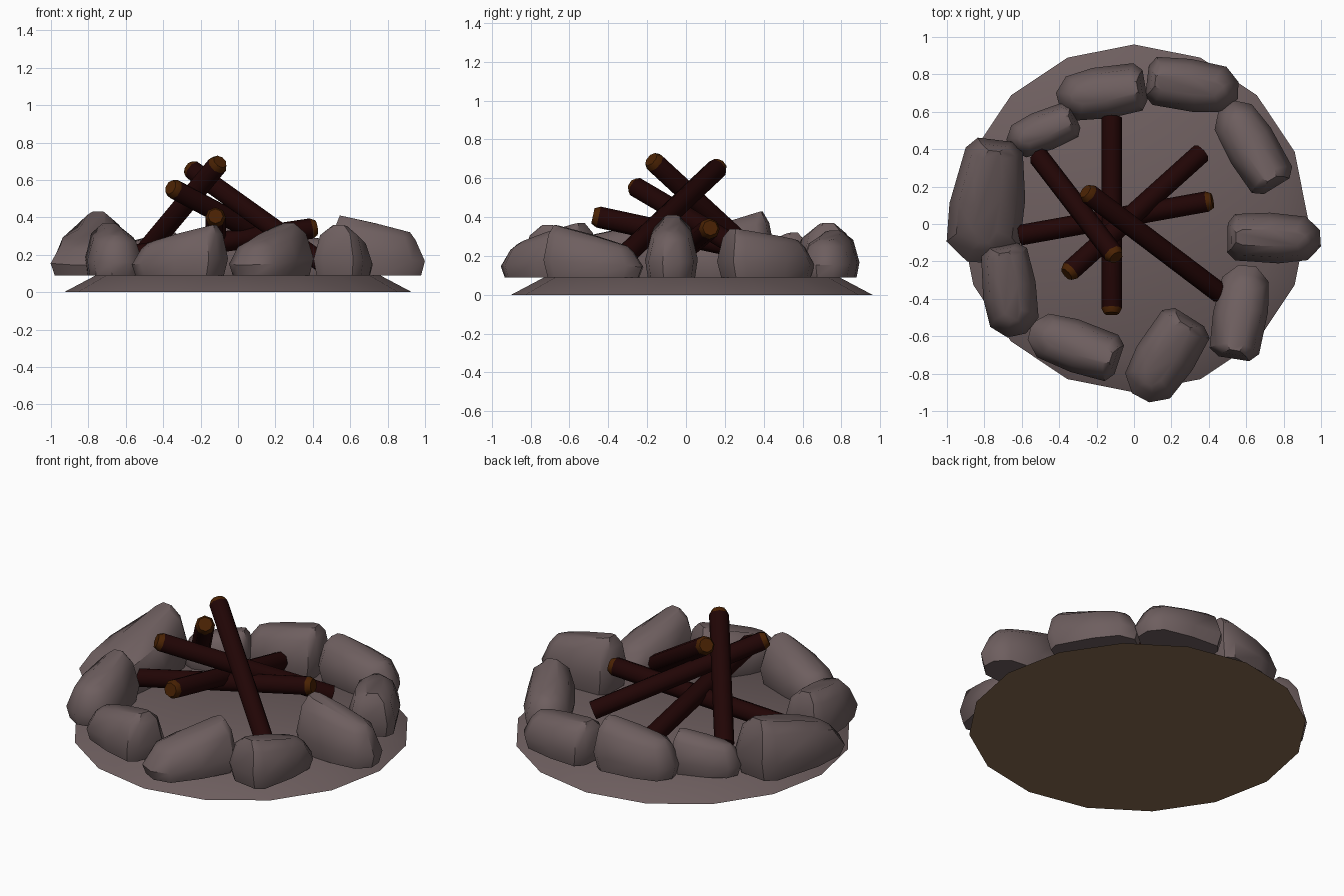
import bpy, bmesh, math
from mathutils import Vector

cube = bpy.data.objects.get("Cube")
if cube:
    bpy.data.objects.remove(cube, do_unlink=True)


def make_material(name, r, g, b):
    mat = bpy.data.materials.new(name)
    mat.use_nodes = True
    mat.diffuse_color = (r, g, b, 1)
    mat.node_tree.nodes["Principled BSDF"].inputs["Base Color"].default_value = (r, g, b, 1)
    return mat


STONE = make_material("grey stone", 0.155, 0.113, 0.114)
EARTH = make_material("brown earth", 0.25, 0.15, 0.08)
BARK = make_material("dark bark", 0.015, 0.0015, 0.0015)
CUT_WOOD = make_material("cut wood", 0.068, 0.016, 0.001)


def finish(name, bm, materials, sharp_degrees):
    """Turn a bmesh into an object, smooth except at sharp edges."""
    mesh = bpy.data.meshes.new(name)
    bm.to_mesh(mesh)
    bm.free()
    for mat in materials:
        mesh.materials.append(mat)
    mesh.shade_smooth()
    mesh.set_sharp_from_angle(angle=math.radians(sharp_degrees))
    obj = bpy.data.objects.new(name, mesh)
    bpy.context.collection.objects.link(obj)
    return obj


# Sloping round base with an earthy underside
GROUND = 0.09
bm = bmesh.new()
bmesh.ops.create_cone(bm, cap_ends=True, segments=16, radius1=0.93, radius2=0.76, depth=GROUND)
bmesh.ops.translate(bm, verts=bm.verts, vec=(0, 0.03, GROUND / 2))
bm.normal_update()
for face in bm.faces:
    face.material_index = 1 if face.normal.z < -0.9 else 0
finish("base", bm, [STONE, EARTH], 40)


# Plan outline of one boulder: blunt at its high end, tapered at its low end
OUTLINE = [(-1, -0.6), (-0.82, -0.92), (0.1, -1), (0.72, -0.85),
           (1, -0.3), (0.97, 0.35), (0.67, 0.87), (-0.1, 1), (-0.85, 0.92), (-1, 0.55)]
# Height, high end length, low end length and width fractions of each level
LEVELS = [(0, 0.92, 0.92, 0.9), (0.33, 1, 1, 1), (0.82, 0.91, 0.8, 0.76), (1, 0.82, 0.68, 0.33)]


def boulder(name, high_end, low_end, half_width, high, low, flare=0):
    """Loft the outline upward, tilting the crown from the high to the low end."""
    a, b = Vector(high_end), Vector(low_end)
    middle, along = (a + b) / 2, (b - a) / 2
    across = Vector((-along.y, along.x)).normalized() * half_width
    bm = bmesh.new()
    rings = []
    for up, high_length, low_length, width in LEVELS:
        ring = []
        for u, v in OUTLINE:
            length = high_length if u < 0 else low_length
            p = middle + along * u * length + across * v * width * (1 + flare * u)
            top = high + (low - high) * (u + 1) / 2
            ring.append(bm.verts.new((p.x, p.y, GROUND + (top - GROUND) * up)))
        rings.append(ring)
    n = len(OUTLINE)
    for lower, upper in zip(rings, rings[1:]):
        for i in range(n):
            j = (i + 1) % n
            bm.faces.new((lower[i], lower[j], upper[j], upper[i]))
    bm.faces.new(rings[0][::-1])
    bm.faces.new(rings[-1])
    bmesh.ops.recalc_face_normals(bm, faces=bm.faces)
    finish(name, bm, [STONE], 42)


# Ring of boulders: high end, low end, half width, heights of both ends, flare
BOULDERS = [
    ((0.06, 0.74), (-0.41, 0.66), 0.14, 0.37, 0.3),
    ((0.07, 0.77), (0.56, 0.71), 0.14, 0.33, 0.28),
    ((0.76, 0.2), (0.49, 0.64), 0.14, 0.34, 0.28),
    ((0.5, -0.07), (1, -0.08), 0.135, 0.41, 0.32),
    ((0.53, -0.72), (0.61, -0.22), 0.145, 0.36, 0.25),
    ((0.3, -0.5), (0.03, -0.93), 0.16, 0.37, 0.26),
    ((-0.08, -0.73), (-0.56, -0.57), 0.14, 0.36, 0.26),
    ((-0.7, -0.11), (-0.63, -0.6), 0.145, 0.37, 0.3, 0.08),
    ((-0.74, 0.45), (-0.82, -0.21), 0.2, 0.43, 0.26, 0.2),
    ((-0.31, 0.57), (-0.67, 0.42), 0.11, 0.32, 0.26),
]
for i, spec in enumerate(BOULDERS):
    boulder(f"boulder_{i + 1}", *spec)


# Stacked logs, each from its buried foot to its raised, chamfered cut end
LOG_RADIUS = 0.055
CHAMFER = 0.03


def log(name, foot, tip):
    foot, tip = Vector(foot), Vector(tip)
    axis = tip - foot
    bm = bmesh.new()
    bmesh.ops.create_cone(bm, cap_ends=True, segments=8, radius1=LOG_RADIUS,
                          radius2=LOG_RADIUS, depth=axis.length)
    bm.normal_update()
    end = max(bm.faces, key=lambda f: f.normal.z)
    end.material_index = 1
    chamfer = bmesh.ops.inset_region(bm, faces=[end], thickness=0.015)
    for face in chamfer["faces"]:
        face.material_index = 1
    bmesh.ops.translate(bm, verts=end.verts, vec=(0, 0, CHAMFER))
    obj = finish(name, bm, [BARK, CUT_WOOD], 48)
    obj.rotation_euler = axis.to_track_quat("Z", "Y").to_euler()
    obj.location = (foot + tip) / 2


LOGS = [
    ((-0.12, 0.57, 0.18), (-0.12, -0.45, 0.4)),
    ((0.36, 0.38, 0.18), (-0.34, -0.25, 0.55)),
    ((-0.51, 0.36, 0.2), (-0.11, -0.16, 0.68)),
    ((0.46, -0.37, 0.15), (-0.24, 0.16, 0.65)),
    ((-0.61, -0.06, 0.19), (0.39, 0.12, 0.34)),
]
for i, (foot, tip) in enumerate(LOGS):
    log(f"log_{i + 1}", foot, tip)
